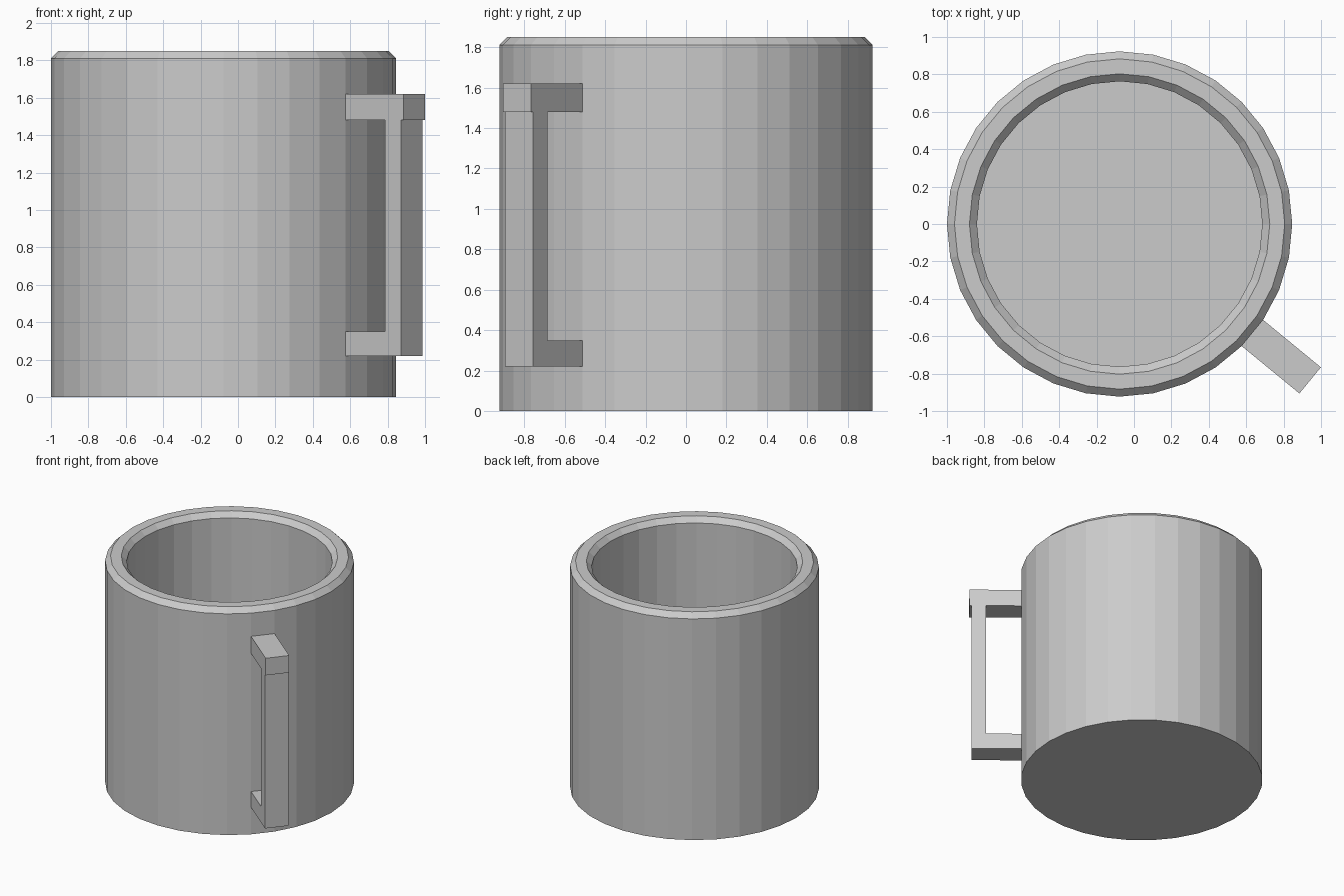
import bpy, bmesh
from math import radians
from mathutils import Vector, Matrix

cube = bpy.data.objects.get("Cube")
if cube:
    bpy.data.objects.remove(cube, do_unlink=True)

SIDES = 32
CENTRE = Vector((-0.077, 0, 0))

grey = bpy.data.materials.new("light_grey")
grey.use_nodes = True
colour = (0.6, 0.6, 0.6, 1)
grey.diffuse_color = colour
grey.node_tree.nodes["Principled BSDF"].inputs["Base Color"].default_value = colour


def add_object(name, bm):
    bmesh.ops.recalc_face_normals(bm, faces=bm.faces)
    mesh = bpy.data.meshes.new(name)
    bm.to_mesh(mesh)
    bm.free()
    mesh.materials.append(grey)
    obj = bpy.data.objects.new(name, mesh)
    obj.location = CENTRE
    bpy.context.collection.objects.link(obj)
    return obj


# Mug body: wall profile turned around the axis, with bevelled rim
profile = [(0.923, 0), (0.923, 1.81), (0.883, 1.85),
           (0.803, 1.85), (0.763, 1.81), (0.763, 0.14)]
bm = bmesh.new()
rings = []
for r, z in profile:
    ring = [bm.verts.new(Matrix.Rotation(radians(360 * i / SIDES), 3, 'Z') @ Vector((r, 0, z)))
            for i in range(SIDES)]
    rings.append(ring)
for a, b in zip(rings, rings[1:]):
    for i in range(SIDES):
        j = (i + 1) % SIDES
        bm.faces.new((a[i], a[j], b[j], b[i]))
bm.faces.new(rings[0])    # underside
bm.faces.new(rings[-1])   # inner floor
add_object("mug_body", bm)

# Handle: bracket outline given width, on the middle of one body facet
outline = [(0.9, 1.62), (1.318, 1.62), (1.318, 1.48), (1.302, 1.48), (1.302, 0.22),
           (0.9, 0.22), (0.9, 0.35), (1.19, 0.35), (1.19, 1.48), (0.9, 1.48)]
bm = bmesh.new()
face = bm.faces.new([bm.verts.new((r, -0.0905, z)) for r, z in outline])
extruded = bmesh.ops.extrude_face_region(bm, geom=[face], use_keep_orig=True)
moved = [v for v in extruded["geom"] if isinstance(v, bmesh.types.BMVert)]
bmesh.ops.translate(bm, verts=moved, vec=(0, 0.181, 0))
handle = add_object("handle", bm)
handle.rotation_euler.z = radians(-3.5 * 360 / SIDES)
